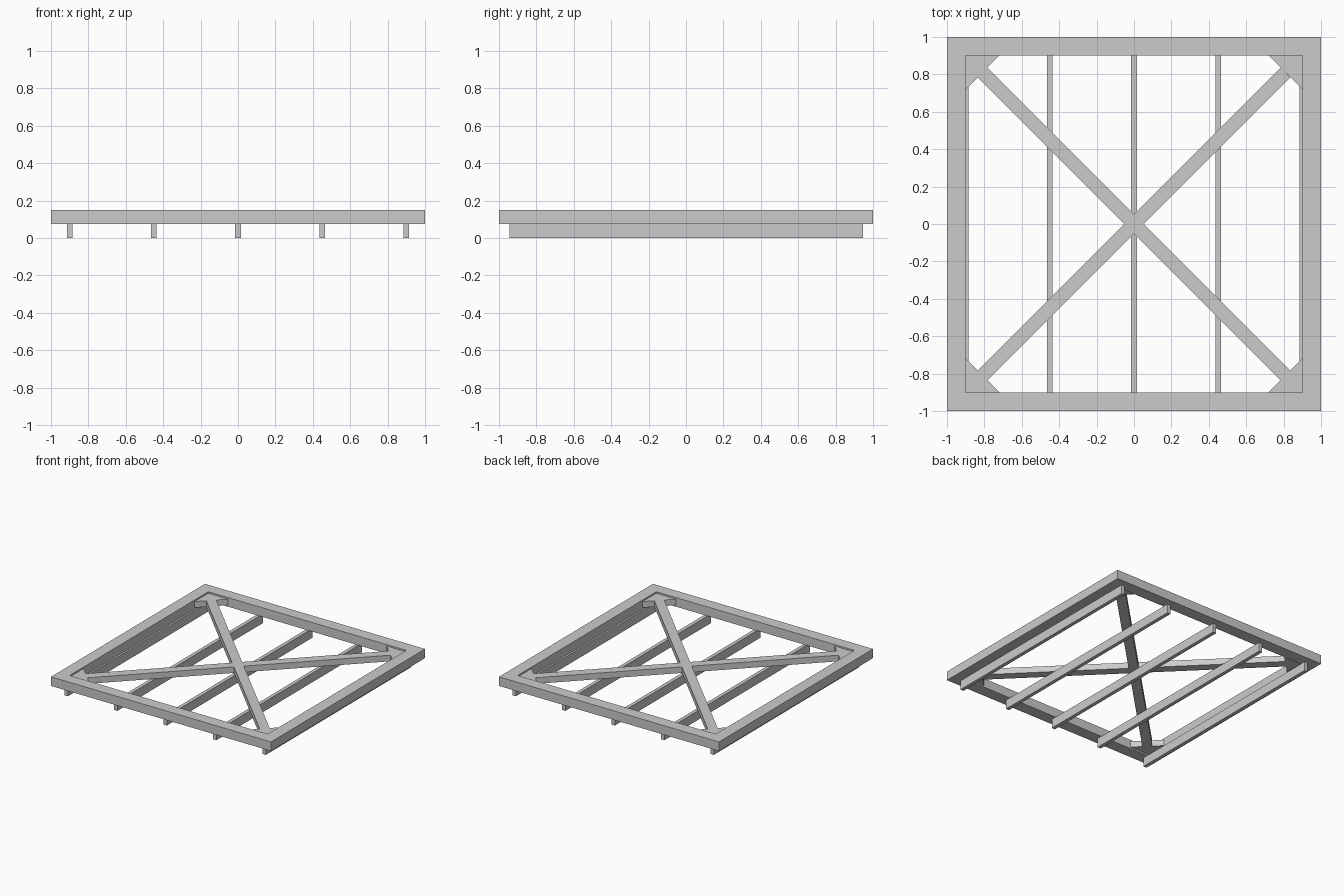
import bpy, bmesh
from math import pi, sqrt
from mathutils import Vector, Matrix

if "Cube" in bpy.data.objects:
    bpy.data.objects.remove(bpy.data.objects["Cube"])

OUT, INN = 1.0, 0.9            # frame outer / inner half size
Z_LOW, Z_TOP = 0.075, 0.15     # underside and top of the frame
B_LOW, B_TOP = 0.0875, 0.1375  # bracing sits centred in the frame height


def finish(name, bm):
    bmesh.ops.recalc_face_normals(bm, faces=bm.faces)
    mesh = bpy.data.meshes.new(name)
    bm.to_mesh(mesh)
    bm.free()
    obj = bpy.data.objects.new(name, mesh)
    bpy.context.collection.objects.link(obj)
    return obj


def extrude_up(bm, faces, height):
    ext = bmesh.ops.extrude_face_region(bm, geom=faces, use_keep_orig=True)
    verts = [g for g in ext["geom"] if isinstance(g, bmesh.types.BMVert)]
    bmesh.ops.translate(bm, verts=verts, vec=(0, 0, height))


def plate(name, points, z0, z1):
    bm = bmesh.new()
    face = bm.faces.new([bm.verts.new((p[0], p[1], z0)) for p in points])
    extrude_up(bm, [face], z1 - z0)
    return finish(name, bm)


def quarter_turns(points):
    return [[Matrix.Rotation(i * pi / 2, 2) @ Vector(p) for p in points] for i in range(4)]


# Square outer frame, one ring with a square opening
bm = bmesh.new()
rings = [[bm.verts.new((x * r, y * r, Z_LOW)) for x, y in ((-1, -1), (1, -1), (1, 1), (-1, 1))]
         for r in (OUT, INN)]
ring_faces = []
for i in range(4):
    j = (i + 1) % 4
    ring_faces.append(bm.faces.new((rings[0][i], rings[0][j], rings[1][j], rings[1][i])))
extrude_up(bm, ring_faces, Z_TOP - Z_LOW)
finish("outer_frame", bm)

# Five slats running front to back under the frame
for i in range(5):
    x = -0.9 + 0.45 * i
    plate(f"slat_{i + 1}",
          [(x - 0.015, -0.945), (x + 0.015, -0.945), (x + 0.015, 0.945), (x - 0.015, 0.945)],
          0, Z_LOW)

# Diagonal cross brace, one arm outline turned four times
half = 0.075 / 2
notch, end, side = half * sqrt(2), 0.81, half / sqrt(2)
arm = [(notch, 0), (end + side, end - side), (end - side, end + side)]
plate("cross_brace", [p for q in quarter_turns(arm) for p in q], B_LOW, B_TOP)

# Triangular gusset in each inner corner
for i, tri in enumerate(quarter_turns([(INN, 0.72), (INN, INN), (0.72, INN)])):
    plate(f"corner_gusset_{i + 1}", tri, B_LOW, B_TOP)
